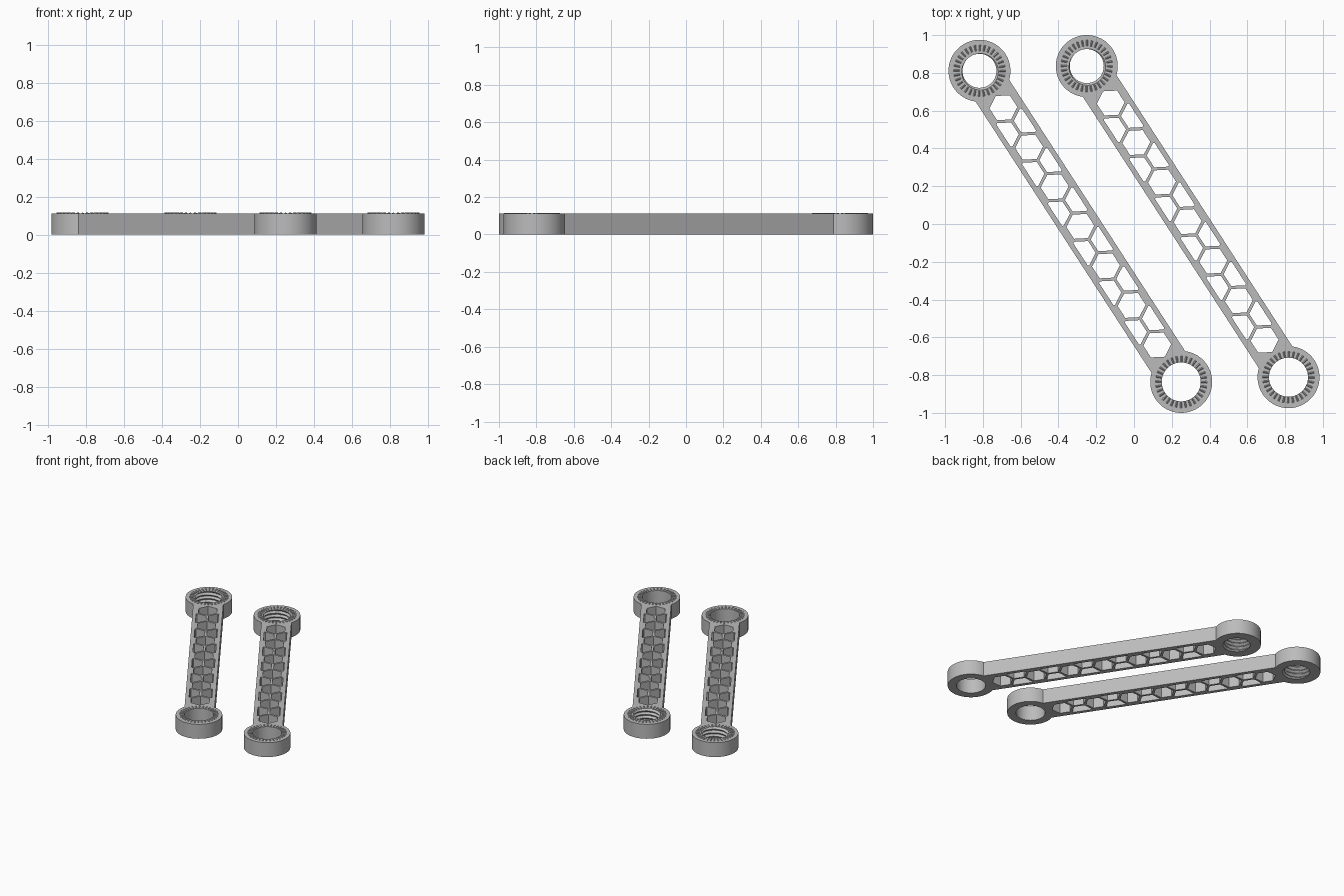
import bpy, bmesh, math
from mathutils import Vector

if "Cube" in bpy.data.objects:
    bpy.data.objects.remove(bpy.data.objects["Cube"])

H = 0.112                 # body height
R_OUT = 0.164             # end ring radius
HALF_W = 0.106            # arm half width
START, END = Vector((-0.818, 0.811, 0)), Vector((0.25, -0.836, 0))
AXIS = END - START
L = AXIS.length

grey = bpy.data.materials.new("light grey plastic")
grey.diffuse_color = (0.5, 0.5, 0.5, 1)
grey.use_nodes = True
grey.node_tree.nodes["Principled BSDF"].inputs["Base Color"].default_value = grey.diffuse_color


def make_object(name, bm):
    bmesh.ops.recalc_face_normals(bm, faces=bm.faces)
    mesh = bpy.data.meshes.new(name)
    bm.to_mesh(mesh)
    bm.free()
    mesh.materials.append(grey)
    ob = bpy.data.objects.new(name, mesh)
    bpy.context.collection.objects.link(ob)
    return ob


def prism(bm, pts, z0, z1):
    low = [bm.verts.new((x, y, z0)) for x, y in pts]
    high = [bm.verts.new((x, y, z1)) for x, y in pts]
    n = len(pts)
    bm.faces.new(low[::-1])
    bm.faces.new(high)
    for i in range(n):
        bm.faces.new((low[i], low[(i + 1) % n], high[(i + 1) % n], high[i]))


def arc(cx, r, a0, a1, n):
    return [(cx + r * math.cos(a0 + (a1 - a0) * i / n),
             r * math.sin(a0 + (a1 - a0) * i / n)) for i in range(n + 1)]


def cut(ob, cutter):
    cutter.hide_render = True
    mod = ob.modifiers.new("cut", 'BOOLEAN')
    mod.operation = 'DIFFERENCE'
    mod.solver = 'EXACT'
    mod.object = cutter
    bpy.context.view_layer.objects.active = ob
    bpy.ops.object.modifier_apply(modifier=mod.name)
    bpy.data.objects.remove(cutter)


# Arm with a round eye at each end, as one outline
a = math.asin(HALF_W / R_OUT)
outline = arc(0, R_OUT, a, 2 * math.pi - a, 56) + arc(L, R_OUT, a - math.pi, math.pi - a, 56)
bm = bmesh.new()
prism(bm, outline, 0, H)
link = make_object("link_arm", bm)

# Honeycomb windows: single cells on the axis, trimmed pairs between them
FLAT, PITCH, TRIM = 0.064, 0.144, 0.008
R = FLAT / math.cos(math.pi / 6)
first = 0.233
step = (L - 2 * first) / 6
bm = bmesh.new()
for k in range(7):
    u = first + k * step
    prism(bm, [(u + R * math.cos(i * math.pi / 3), R * math.sin(i * math.pi / 3))
               for i in range(6)], -0.05, 0.2)
    if k < 6:
        u += step / 2
        t = R - TRIM * math.tan(math.pi / 6)
        cell = [(-R / 2, -FLAT), (R / 2, -FLAT), (R, 0), (t, TRIM), (-t, TRIM), (-R, 0)]
        for s in (1, -1):
            prism(bm, [(u + x, s * (PITCH / 2 + y)) for x, y in cell][::s], -0.05, 0.2)
cut(link, make_object("honeycomb_cutter", bm))

# Plain bore at the far end
bm = bmesh.new()
prism(bm, arc(L, 0.103, 0, 2 * math.pi, 64)[:-1], -0.05, 0.2)
cut(link, make_object("bore_cutter", bm))

# Threaded bore at the near end: radius follows a helical triangle wave
SEG, LEVELS, THREAD = 48, 48, 0.028
bm = bmesh.new()
rows = []
for j in range(LEVELS + 1):
    z = -0.014 + j * 0.14 / LEVELS
    row = []
    for i in range(SEG):
        phase = (z / THREAD - i / SEG) % 1
        r = 0.09 + 0.013 * min(1, max(0, 2.6 * abs(phase - 0.5) - 0.15))
        ang = 2 * math.pi * i / SEG
        row.append(bm.verts.new((r * math.cos(ang), r * math.sin(ang), z)))
    rows.append(row)
for lo, hi in zip(rows, rows[1:]):
    for i in range(SEG):
        n = (i + 1) % SEG
        bm.faces.new((lo[i], lo[n], hi[n], hi[i]))
bm.faces.new(rows[0][::-1])
bm.faces.new(rows[-1])
bmesh.ops.triangulate(bm, faces=bm.faces[:])
cut(link, make_object("thread_cutter", bm))

# Radial locking teeth on top of both eyes
bm = bmesh.new()
TEETH = 32
for cx in (0, L):
    for k in range(TEETH):
        c = 2 * math.pi * k / TEETH
        w = math.pi / TEETH * 0.6

        def ends(ang, z):
            return [bm.verts.new((cx + r * math.cos(ang), r * math.sin(ang), z))
                    for r in (0.106, 0.137)]
        p, q, s = ends(c - w, H - 0.002), ends(c, H + 0.004), ends(c + w, H - 0.002)
        for f in ((p[0], p[1], q[1], q[0]), (q[0], q[1], s[1], s[0]),
                  (s[0], s[1], p[1], p[0]), (p[0], q[0], s[0]), (p[1], s[1], q[1])):
            bm.faces.new(f)
teeth = make_object("locking_teeth", bm)

# Smooth round walls, keep edges sharp
bpy.ops.object.select_all(action='DESELECT')
link.select_set(True)
bpy.context.view_layer.objects.active = link
bpy.ops.object.shade_smooth_by_angle(angle=math.radians(25))

# Place the link and a second copy beside it
angle = math.atan2(AXIS.y, AXIS.x)
for ob in (link, teeth):
    twin = ob.copy()
    twin.name = ob.name + "_second"
    bpy.context.collection.objects.link(twin)
    for o, shift in ((ob, Vector()), (twin, Vector((0.568, 0.025, 0)))):
        o.rotation_euler.z = angle
        o.location = START + shift
